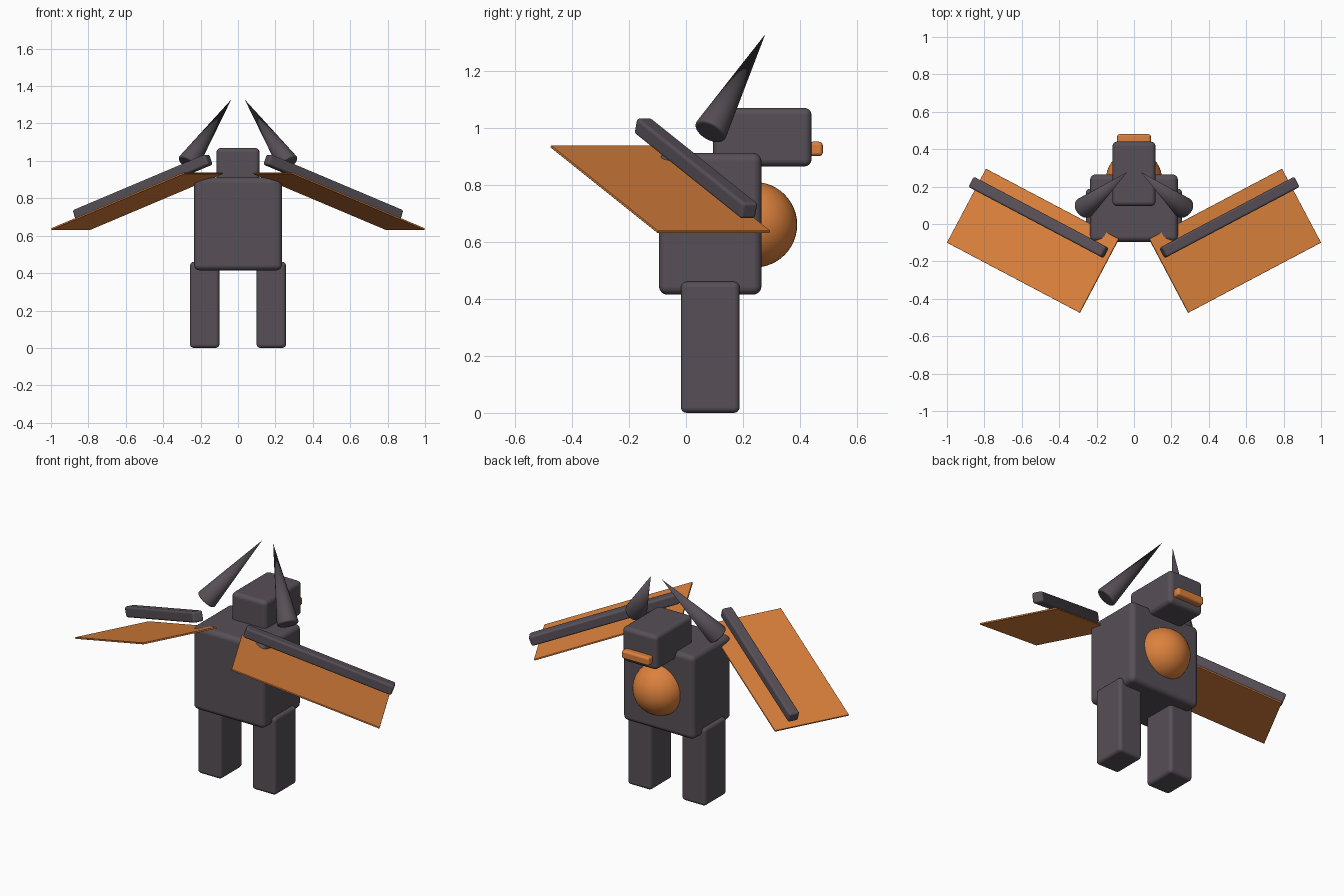
import bpy
import bmesh
from math import radians
from mathutils import Matrix, Vector

cube = bpy.data.objects.get("Cube")
if cube:
    bpy.data.objects.remove(cube, do_unlink=True)


def material(name, colour):
    mat = bpy.data.materials.new(name)
    mat.use_nodes = True
    mat.diffuse_color = colour
    mat.node_tree.nodes["Principled BSDF"].inputs["Base Color"].default_value = colour
    return mat


charcoal = material("charcoal", (0.095, 0.08, 0.095, 1))
orange = material("orange", (0.72, 0.22, 0.046, 1))


def finish(name, bm, mat, bevel=0.0):
    """Turn a bmesh into a smooth shaded object with rounded edges."""
    mesh = bpy.data.meshes.new(name)
    bm.to_mesh(mesh)
    bm.free()
    mesh.materials.append(mat)
    obj = bpy.data.objects.new(name, mesh)
    bpy.context.collection.objects.link(obj)
    bpy.ops.object.select_all(action='DESELECT')
    obj.select_set(True)
    bpy.context.view_layer.objects.active = obj
    bpy.ops.object.shade_smooth_by_angle(angle=radians(35))
    if bevel:
        mod = obj.modifiers.new("rounded_edges", 'BEVEL')
        mod.width = bevel
        mod.segments = 4
        mod.limit_method = 'ANGLE'
        mod.angle_limit = radians(40)
        mod.harden_normals = True
    return obj


def box(name, centre, size, mat, bevel, axes=None):
    """Box with optional local axes given as three direction vectors."""
    bm = bmesh.new()
    bmesh.ops.create_cube(bm, size=1)
    turn = Matrix(axes).transposed().to_4x4() if axes else Matrix()
    place = Matrix.Translation(centre) @ turn @ Matrix.Diagonal((*size, 1))
    bmesh.ops.transform(bm, matrix=place, verts=bm.verts)
    return finish(name, bm, mat, bevel)


def cone(name, base, tip, radius, mat, bevel):
    bm = bmesh.new()
    base, tip = Vector(base), Vector(tip)
    axis = tip - base
    bmesh.ops.create_cone(bm, cap_ends=True, segments=32, radius1=radius,
                          radius2=0, depth=axis.length)
    turn = axis.to_track_quat('Z', 'Y').to_matrix().to_4x4()
    bmesh.ops.transform(bm, verts=bm.verts,
                        matrix=Matrix.Translation((base + tip) / 2) @ turn)
    return finish(name, bm, mat, bevel)


# Body, head and beak
box("body", (0, 0.085, 0.663), (0.47, 0.36, 0.497), charcoal, 0.03)
box("head", (0, 0.268, 0.967), (0.23, 0.345, 0.205), charcoal, 0.025)
box("beak", (0, 0.455, 0.926), (0.18, 0.05, 0.05), orange, 0.013)

# Round chest patch
bm = bmesh.new()
bmesh.ops.create_uvsphere(bm, u_segments=40, v_segments=24, radius=0.15)
bmesh.ops.translate(bm, verts=bm.verts, vec=(0, 0.24, 0.66))
finish("chest", bm, orange)

# Legs, wings and horns on both sides
for side, s in (("left", 1), ("right", -1)):
    box(side + "_leg", (s * 0.178, 0.085, 0.23), (0.157, 0.206, 0.46), charcoal, 0.02)

    span = Vector((s * 0.71, 0.375, -0.3)).normalized()
    chord = Vector((-span.y, span.x, 0)).normalized()
    axes = (span, chord, span.cross(chord))
    box(side + "_wing", (s * 0.54, -0.09, 0.785), (0.857, 0.447, 0.009),
        orange, 0.002, axes)
    box(side + "_wing_bar", (s * 0.51, 0.035, 0.858), (0.857, 0.062, 0.06),
        charcoal, 0.012, axes)

    cone(side + "_horn", (s * 0.27, 0.083, 0.984), (s * 0.036, 0.278, 1.328),
         0.06, charcoal, 0.012)
